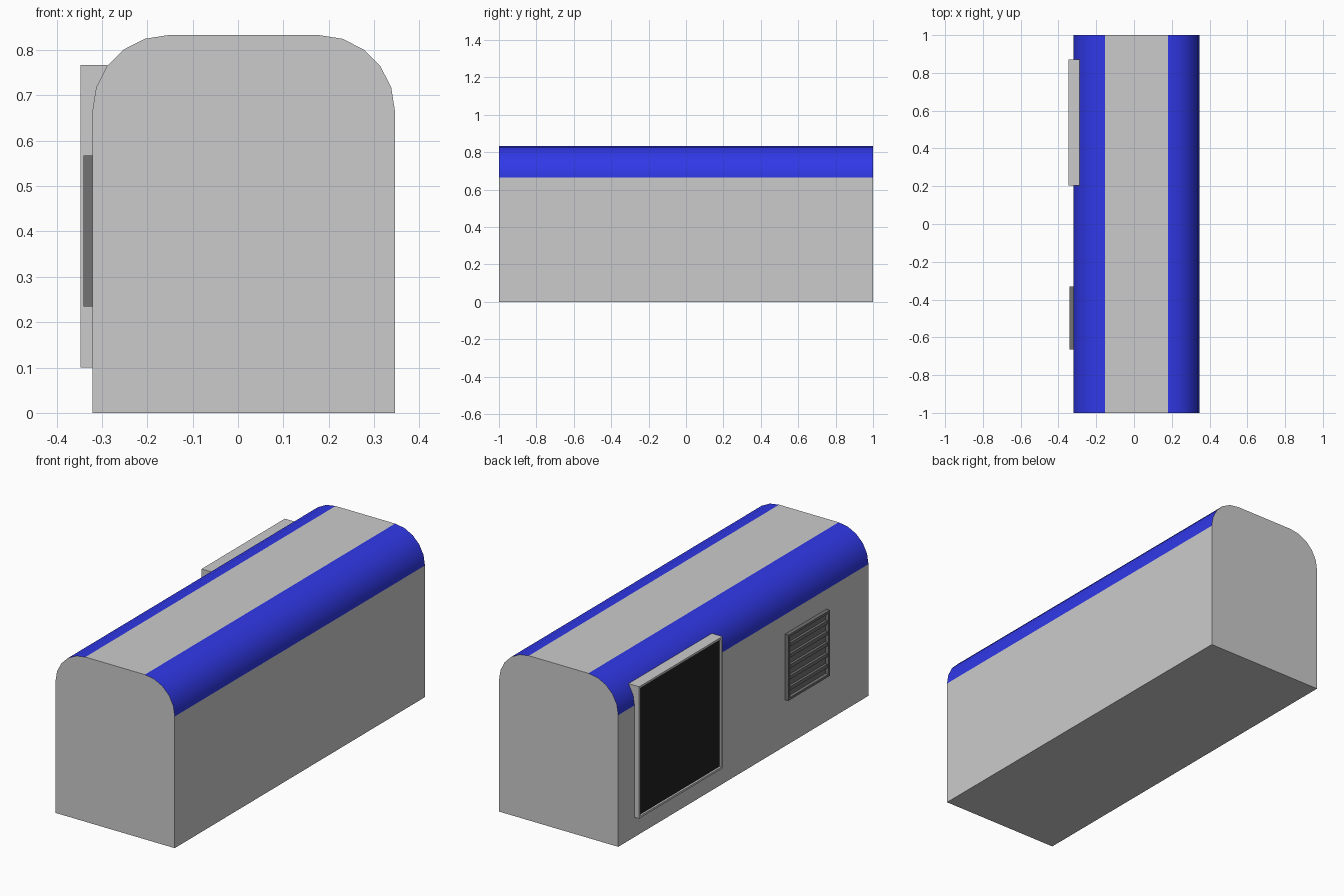
import bpy, bmesh
from mathutils import Vector

if "Cube" in bpy.data.objects:
    bpy.data.objects.remove(bpy.data.objects["Cube"])


def material(name, rgb):
    m = bpy.data.materials.new(name)
    m.diffuse_color = (*rgb, 1)
    m.use_nodes = True
    m.node_tree.nodes["Principled BSDF"].inputs["Base Color"].default_value = m.diffuse_color
    return m


def box_bm(x, y, z):
    bm = bmesh.new()
    bmesh.ops.create_cube(bm, size=1)
    for v in bm.verts:
        v.co = Vector([(r[0] + r[1]) / 2 + c * (r[1] - r[0])
                       for c, r in zip(v.co, (x, y, z))])
    return bm


def finish(name, bm, *mats):
    bmesh.ops.recalc_face_normals(bm, faces=bm.faces)
    me = bpy.data.meshes.new(name)
    bm.to_mesh(me)
    bm.free()
    for m in mats:
        me.materials.append(m)
    ob = bpy.data.objects.new(name, me)
    bpy.context.collection.objects.link(ob)
    return ob


def recessed_box(name, x, y, z, border, depth, *mats):
    """Box whose -x face is sunk inside a border."""
    bm = box_bm(x, y, z)
    face = min(bm.faces, key=lambda f: f.calc_center_median().x)
    bmesh.ops.inset_region(bm, faces=[face], thickness=border)
    bmesh.ops.inset_region(bm, faces=[face], thickness=0.002, depth=-depth)
    face.material_index = len(mats) - 1
    return finish(name, bm, *mats)


blue = material("blue", (0.03, 0.04, 0.8))
black = material("black", (0.015, 0.015, 0.015))
dark_grey = material("dark_grey", (0.17, 0.17, 0.17))

# Body: box with two rounded blue shoulders along the top
body = finish("body", box_bm((-0.321, 0.346), (-1, 1), (0, 0.833)), None, blue)
me = body.data
weights = me.attributes.new("bevel_weight_edge", 'FLOAT', 'EDGE')
for e in me.edges:
    a, b = (me.vertices[i].co for i in e.vertices)
    if a.z > 0.8 and b.z > 0.8 and abs(a.y - b.y) > 1:
        weights.data[e.index].value = 1
me.shade_smooth()
bevel = body.modifiers.new("rounded_shoulders", 'BEVEL')
bevel.limit_method = 'WEIGHT'
bevel.width = 0.167
bevel.segments = 5
bevel.material = 1
bevel.harden_normals = True
me.set_sharp_from_angle(angle=0.6)

# Screen: thin grey frame around a sunken black panel
recessed_box("screen", (-0.347, -0.288), (0.204, 0.87), (0.1, 0.767),
             0.015, 0.008, None, black)

# Vent: dark frame with five horizontal slats in the recess
y0, y1, z0, z1 = -0.664, -0.332, 0.235, 0.567
recessed_box("vent_frame", (-0.341, -0.30), (y0, y1), (z0, z1), 0.017, 0.015, dark_grey)
for i in range(5):
    z = z0 + (z1 - z0) * (i + 1) / 6
    finish(f"vent_slat_{i + 1}",
           box_bm((-0.339, -0.322), (y0 + 0.018, y1 - 0.018), (z - 0.009, z + 0.009)),
           dark_grey)
